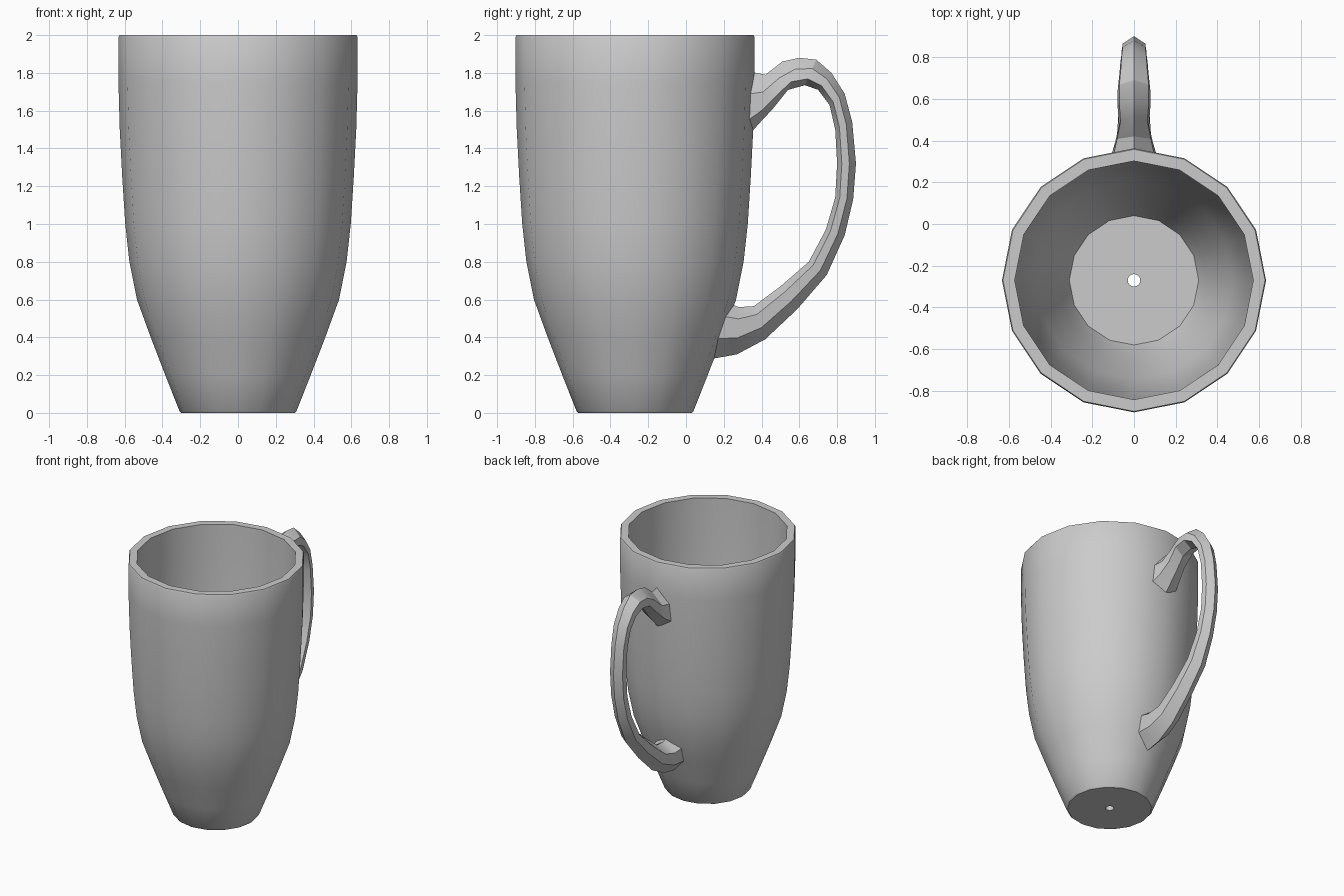
import bpy, bmesh
from math import cos, sin, pi, radians

CUP_Y = -0.27
SIDES = 16


def build(name, rings, closed=False):
    """Skin a list of equal-length vertex rings; either loop it shut or cap the ends."""
    bm = bmesh.new()
    loops = [[bm.verts.new(p) for p in ring] for ring in rings]
    pairs = list(zip(loops, loops[1:]))
    if closed:
        pairs.append((loops[-1], loops[0]))
    for a, b in pairs:
        n = len(a)
        for i in range(n):
            j = (i + 1) % n
            bm.faces.new((a[i], a[j], b[j], b[i]))
    if not closed:
        bm.faces.new(loops[0])
        bm.faces.new(loops[-1])
    bmesh.ops.recalc_face_normals(bm, faces=bm.faces)
    mesh = bpy.data.meshes.new(name)
    bm.to_mesh(mesh)
    bm.free()
    obj = bpy.data.objects.new(name, mesh)
    bpy.context.collection.objects.link(obj)
    bpy.ops.object.select_all(action='DESELECT')
    obj.select_set(True)
    bpy.context.view_layer.objects.active = obj
    bpy.ops.object.shade_smooth_by_angle(angle=radians(30))
    return obj


# Cup: closed wall profile (radius, z), with the small hole through the floor
profile = [
    (0.03, 0.0), (0.30, 0.0), (0.31, 0.01), (0.385, 0.20), (0.462, 0.40),
    (0.535, 0.60), (0.575, 0.80), (0.597, 1.0), (0.613, 1.25), (0.626, 1.5),
    (0.633, 1.75), (0.633, 1.99), (0.628, 2.0),
    (0.572, 2.0), (0.57, 1.75), (0.563, 1.5), (0.552, 1.25), (0.536, 1.0),
    (0.514, 0.80), (0.475, 0.60), (0.405, 0.40), (0.355, 0.22), (0.31, 0.12),
    (0.03, 0.12),
]
build("cup_body", [[(r * sin(2 * pi * i / SIDES), CUP_Y + r * cos(2 * pi * i / SIDES), z)
                    for i in range(SIDES)] for r, z in profile], closed=True)

# Handle: outer edge (y, z), inner edge (y, z), half width
stations = [
    (0.325, 1.81, 0.325, 1.46, 0.11),
    (0.42, 1.79, 0.385, 1.53, 0.09),
    (0.51, 1.86, 0.46, 1.61, 0.072),
    (0.60, 1.88, 0.54, 1.71, 0.078),
    (0.69, 1.87, 0.63, 1.735, 0.078),
    (0.77, 1.80, 0.70, 1.71, 0.07),
    (0.84, 1.69, 0.76, 1.63, 0.065),
    (0.88, 1.54, 0.79, 1.50, 0.06),
    (0.90, 1.32, 0.80, 1.32, 0.06),
    (0.885, 1.13, 0.79, 1.14, 0.06),
    (0.84, 0.94, 0.74, 0.97, 0.062),
    (0.745, 0.73, 0.65, 0.80, 0.07),
    (0.59, 0.55, 0.50, 0.67, 0.075),
    (0.42, 0.39, 0.36, 0.565, 0.085),
    (0.27, 0.31, 0.28, 0.56, 0.10),
    (0.13, 0.285, 0.205, 0.59, 0.11),
]
# Six-sided section: (fraction of half width, fraction from outer to inner edge)
section = [(0, 0), (0.9, 0.35), (1, 0.75), (0, 1), (-1, 0.75), (-0.9, 0.35)]
build("handle", [[(w * u, oy + (iy - oy) * t, oz + (iz - oz) * t) for u, t in section]
                 for oy, oz, iy, iz, w in stations])
